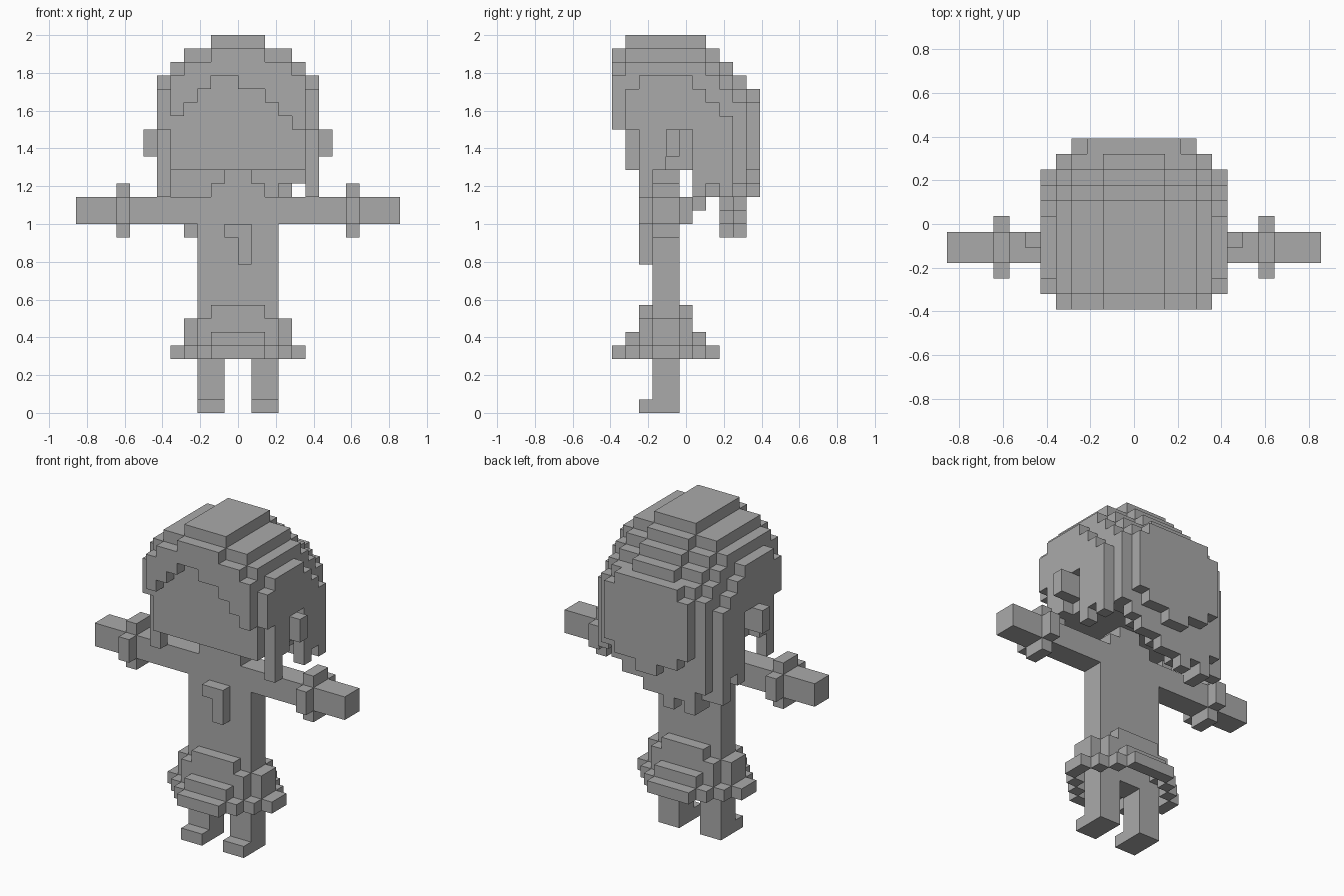
import bpy, bmesh
from mathutils import Vector

if "Cube" in bpy.data.objects:
    bpy.data.objects.remove(bpy.data.objects["Cube"])

U = 1 / 14  # size of one block

grey = bpy.data.materials.new("plain_grey")
grey.diffuse_color = (0.40, 0.40, 0.40, 1)
grey.use_nodes = True
grey.node_tree.nodes["Principled BSDF"].inputs["Base Color"].default_value = grey.diffuse_color


def box(x0, x1, j0, j1, z0, z1):
    """Set of block cells; j counts from the front."""
    return {(x, j, z) for x in range(x0, x1) for j in range(j0, j1) for z in range(z0, z1)}


def mirror(cells):
    return cells | {(-x - 1, j, z) for x, j, z in cells}


def tier(z0, z1, *spans):
    """Rounded layer from (half width, front, back) spans."""
    return set().union(*(box(-w, w, a, b, z0, z1) for w, a, b in spans))


SIDES = {
    (1, 0, 0): [(1, 0, 0), (1, 1, 0), (1, 1, 1), (1, 0, 1)],
    (-1, 0, 0): [(0, 0, 0), (0, 0, 1), (0, 1, 1), (0, 1, 0)],
    (0, 1, 0): [(0, 1, 0), (0, 1, 1), (1, 1, 1), (1, 1, 0)],
    (0, -1, 0): [(0, 0, 0), (1, 0, 0), (1, 0, 1), (0, 0, 1)],
    (0, 0, 1): [(0, 0, 1), (1, 0, 1), (1, 1, 1), (0, 1, 1)],
    (0, 0, -1): [(0, 0, 0), (0, 1, 0), (1, 1, 0), (1, 0, 0)],
}


def build(name, cells):
    """Make the outer skin of a set of blocks."""
    bm = bmesh.new()
    verts = {}
    for c in sorted(cells):
        for d, corners in SIDES.items():
            if tuple(a + b for a, b in zip(c, d)) in cells:
                continue
            face = []
            for k in corners:
                p = tuple(a + b for a, b in zip(c, k))
                if p not in verts:
                    verts[p] = bm.verts.new(Vector((p[0], p[1] - 5.5, p[2])) * U)
                face.append(verts[p])
            bm.faces.new(face)
    me = bpy.data.meshes.new(name)
    bm.to_mesh(me)
    bm.free()
    me.materials.append(grey)
    ob = bpy.data.objects.new(name, me)
    bpy.context.collection.objects.link(ob)
    return ob


# legs with feet
build("legs", mirror(box(1, 3, 3, 5, 0, 5) | box(1, 3, 2, 5, 0, 1)))

# torso and stepped neck
build("torso", box(-3, 3, 3, 5, 4, 16) | box(-2, 2, 3, 5, 16, 17) | box(-1, 1, 3, 5, 17, 18))

# neck tie
build("tie", box(-1, 1, 2, 3, 13, 14) | box(0, 1, 2, 3, 11, 14))

# arms and cuffs
build("arms", mirror(box(3, 12, 3, 5, 14, 16)))
build("cuffs", mirror(box(8, 9, 3, 5, 13, 17) | box(8, 9, 2, 6, 14, 16)))

# skirt: hollow stepped shell
solid = (tier(4, 5, (2, 0, 8), (3, 1, 7), (4, 2, 6), (5, 3, 5))
         | tier(5, 6, (2, 1, 7), (3, 2, 6), (4, 3, 5))
         | tier(6, 7, (3, 2, 6), (4, 3, 5))
         | tier(7, 8, (2, 2, 6)))
top = {}
for x, j, z in solid:
    top[x, j] = max(top.get((x, j), 0), z + 1)
shell = set()
for (x, j), h in top.items():
    low = min(top.get((x + a, j + b), 4) for a, b in ((1, 0), (-1, 0), (0, 1), (0, -1)))
    shell |= box(x, x + 1, j, j + 1, min(h - 1, low), h)
build("skirt", shell)

# head and ears
build("head", box(-5, 5, 1, 9, 19, 24) | box(-4, 4, 1, 9, 18, 19) | box(-5, 5, 2, 9, 18, 19))
build("ears", mirror(box(5, 7, 4, 5, 19, 21)))

# hair: domed cap
hair = (tier(27, 28, (2, 1, 7))
        | tier(26, 27, (2, 0, 8), (4, 1, 7))
        | tier(25, 26, (2, 0, 9), (4, 0, 8), (5, 1, 7))
        | tier(24, 25, (2, 1, 10), (4, 1, 9), (5, 1, 8), (6, 2, 6))
        | tier(23, 24, (3, 1, 11), (4, 1, 10), (5, 1, 9), (6, 1, 7))
        | tier(22, 23, (4, 1, 11), (5, 1, 10), (6, 1, 8))
        | tier(21, 22, (4, 1, 11), (5, 1, 10), (6, 1, 9)))
# fringe, rising to a parting
fringe = [22, 22, 23, 24, 25, 24, 24, 23, 22, 21]
fringe = [22, 23, 24, 25, 26, 24, 24, 23, 22, 21]
for i, z in enumerate(fringe):
    hair |= box(i - 5, i - 4, 0, 1, z, 25)
# side hair around the ears and front locks
hair |= mirror(box(5, 6, 1, 2, 21, 22) | box(5, 6, 2, 4, 18, 22) | box(5, 6, 4, 5, 19, 22)
               | box(5, 6, 2, 3, 16, 18) | box(4, 5, 1, 2, 18, 19))
# back wall with a rounded lower edge, longer on one side
back_low = [18, 17, 17, 16, 16, 17, 17, 18]
for i, z in enumerate(back_low):
    hair |= box(i - 4, i - 3, 10, 11, z, 22)
mid_low = [15, 13, 14, 13, 14, 14, 15, 15, 16, 17]
for i, z in enumerate(mid_low):
    hair |= box(i - 5, i - 4, 9, 10, z, 22)
inner_low = [14, 13, 15, 14, 15, 15, 16, 16, 17, 17]
for i, z in enumerate(inner_low):
    hair |= box(i - 5, i - 4, 8, 9, z, 22)
# side walls behind the ears
for x, lows in ((-6, (15, 16, 14)), (5, (16, 17, 16))):
    for j, z in zip((6, 7, 8), lows):
        hair |= box(x, x + 1, j, j + 1, z, 22)
build("hair", hair)
